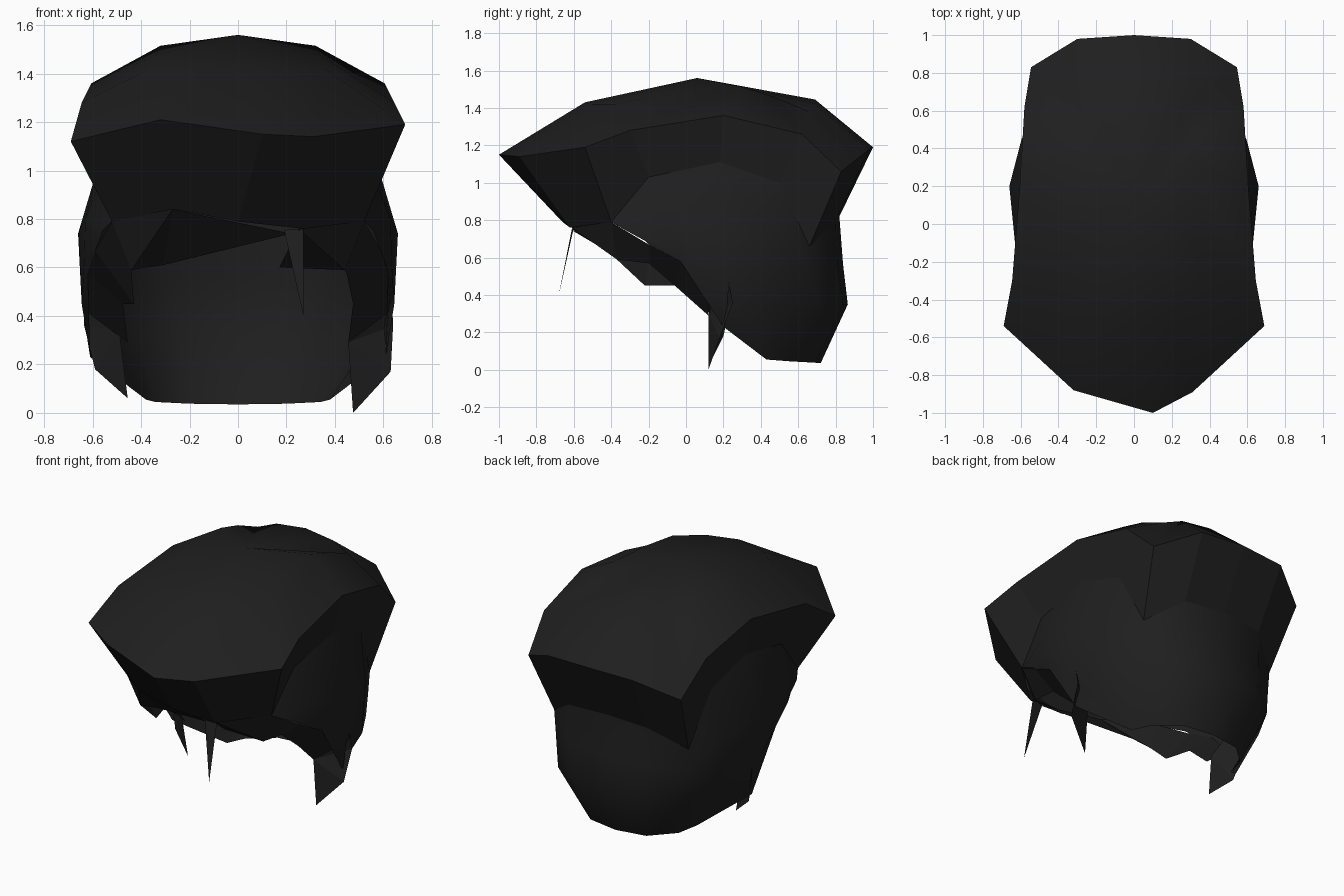
import bpy, bmesh, math

if "Cube" in bpy.data.objects:
    bpy.data.objects.remove(bpy.data.objects["Cube"])

black = bpy.data.materials.new("soft_black")
black.diffuse_color = (0.0135, 0.0135, 0.0135, 1)
black.use_nodes = True
black.node_tree.nodes["Principled BSDF"].inputs["Base Color"].default_value = black.diffuse_color


def make(name, verts, faces, smooth=None):
    bm = bmesh.new()
    vs = [bm.verts.new(v) for v in verts]
    for f in faces:
        bm.faces.new([vs[i] for i in f])
    bmesh.ops.recalc_face_normals(bm, faces=bm.faces)
    me = bpy.data.meshes.new(name)
    bm.to_mesh(me)
    bm.free()
    me.materials.append(black)
    ob = bpy.data.objects.new(name, me)
    bpy.context.collection.objects.link(ob)
    if smooth:
        bpy.ops.object.select_all(action='DESELECT')
        bpy.context.view_layer.objects.active = ob
        ob.select_set(True)
        bpy.ops.object.shade_smooth_by_angle(angle=math.radians(smooth))
    return ob


def mirrored(half):
    """Right half running front to back -> right side plus reflected left side."""
    return half + [(-x, y, z) for x, y, z in half[-2:0:-1]]


def loft(rings, closed=True):
    n = len(rings[0])
    verts = [p for r in rings for p in r]
    faces = []
    for k in range(len(rings) - 1):
        for i in range(n if closed else n - 1):
            j = (i + 1) % n
            faces.append((k*n + i, k*n + j, (k+1)*n + j, (k+1)*n + i))
    return verts, faces


# Overhanging rim, with a slightly uneven fringe
rim = mirrored([(0, -.97, 1.16), (.31, -.89, 1.14), (.69, -.54, 1.19),
                (.645, -.3, 1.28), (.605, .2, 1.36), (.58, .62, 1.26),
                (.545, .83, 1.06), (.3, .98, 1.18), (0, 1.0, 1.19)])
rim[0] = (.1, -1.0, 1.15)
rim[-1] = (-.32, -.88, 1.21)
rim[-2] = (-.69, -.54, 1.12)

# Rounded crown
mid = mirrored([(0, -.54, 1.43), (.2, -.5, 1.42), (.36, -.38, 1.42),
                (.34, -.08, 1.475), (.32, .29, 1.515), (.33, .47, 1.46),
                (.32, .66, 1.38), (.2, .68, 1.425), (0, .69, 1.445)])
v, f = loft([rim, mid])
n = len(rim)
v.append((0, .06, 1.56))
f += [(n + i, n + (i + 1) % n, 2*n) for i in range(n)]
make("crown", v, f, 60)

# Faceted band turning in below the rim
low = mirrored([(0, -.66, .79), (.27, -.62, .76), (.52, -.4, .79),
                (.54, -.2, 1.03), (.55, .18, 1.11), (.53, .5, 1.0),
                (.48, .66, .66), (.28, .8, .8), (0, .82, .82)])
low[-1] = (-.27, -.64, .84)
make("under_band", *loft([rim, low]))

# Smooth lower shell around the sides and nape, open to the front
rows = [
    [(.52, -.4, .79), (.54, -.2, 1.03), (.55, .18, 1.11), (.53, .5, 1.0),
     (.48, .66, .66), (.28, .8, .8), (0, .82, .82)],
    [(.56, -.33, .75), (.63, -.1, .8), (.66, .2, .74), (.595, .45, .7),
     (.465, .665, .52), (.27, .81, .56), (0, .84, .56)],
    [(.58, -.22, .69), (.635, -.04, .62), (.645, .19, .45), (.565, .46, .36),
     (.41, .72, .33), (.24, .84, .35), (0, .865, .35)],
    [(.59, -.2, .67), (.62, -.03, .58), (.61, .2, .23), (.38, .43, .055),
     (.34, .56, .045), (.2, .69, .038), (0, .72, .035)],
]
full = [r + [(-x, y, z) for x, y, z in r[-2::-1]] for r in rows]
make("nape_shell", *loft(full, closed=False), 60)

# Inward lip along each open side edge
for s, side in ((1, "right"), (-1, "left")):
    outer = [(.52, -.4, .79), (.59, -.2, .67), (.62, -.03, .58), (.615, .13, .41)]
    inner = [(.44, -.37, .59), (.45, -.2, .57), (.475, -.06, .45), (.455, .12, .29)]
    if s < 0:
        inner[1] = (.43, -.22, .45)
    rings = [[(s*x, y, z) for x, y, z in r] for r in (outer, inner)]
    make(side + "_lip", *loft(rings, closed=False))

# Loose flat locks: fringe underside, spike and sideburns
locks = {
    "left_fringe_lock": [(-.27, -.63, .84), (.22, -.6, .74), (-.31, -.38, .61),
                         (-.44, -.37, .59), (-.52, -.4, .79)],
    "right_fringe_lock": [(.25, -.61, .76), (.17, -.38, .6), (.44, -.37, .59),
                          (.52, -.4, .79)],
    "fringe_spike": [(.19, -.61, .755), (.27, -.6, .76), (.27, -.68, .4),
                     (.235, -.63, .65)],
    "right_sideburn": [(.455, .12, .29), (.475, .12, 0), (.63, .18, .17),
                       (.64, .25, .36), (.63, .2, .6)],
    "left_sideburn": [(-.49, .12, .34), (-.455, .14, .06), (-.59, .2, .18),
                      (-.635, .24, .36), (-.63, .2, .6)],
}
for name, pts in locks.items():
    make(name, pts, [(0, i, i + 1) for i in range(1, len(pts) - 1)])
